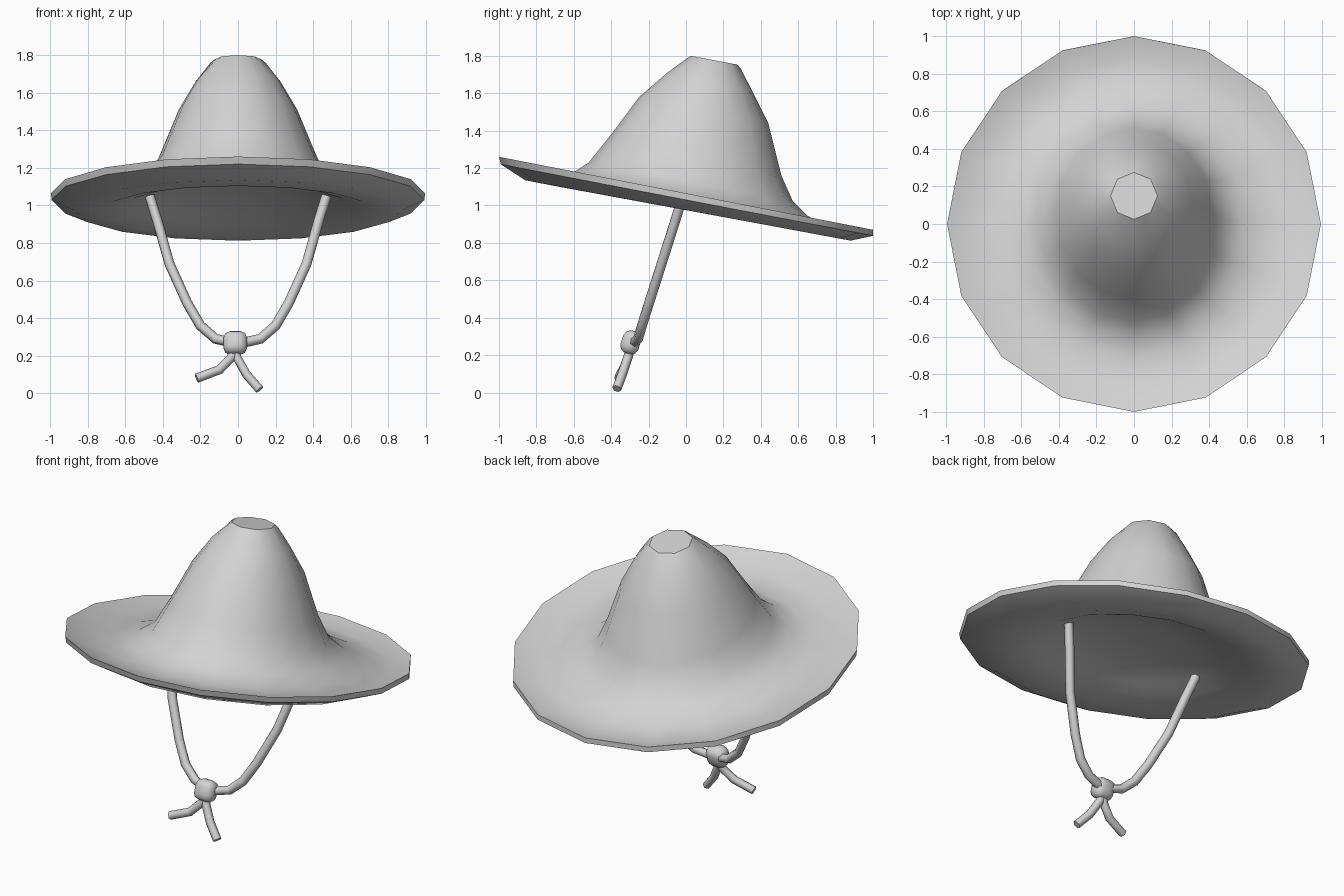
import bpy, bmesh, math
from mathutils import Vector

if "Cube" in bpy.data.objects:
    bpy.data.objects.remove(bpy.data.objects["Cube"])

SIDES = 16
grey = bpy.data.materials.new("plain grey")
grey.diffuse_color = (0.65, 0.65, 0.65, 1)
grey.use_nodes = True
grey.node_tree.nodes["Principled BSDF"].inputs["Base Color"].default_value = grey.diffuse_color


def finish(obj, angle=40):
    obj.data.materials.clear()
    obj.data.materials.append(grey)
    bpy.ops.object.select_all(action='DESELECT')
    obj.select_set(True)
    bpy.context.view_layer.objects.active = obj
    bpy.ops.object.shade_smooth_by_angle(angle=math.radians(angle))


def add_mesh(name, bm):
    mesh = bpy.data.meshes.new(name)
    bm.to_mesh(mesh)
    bm.free()
    obj = bpy.data.objects.new(name, mesh)
    bpy.context.collection.objects.link(obj)
    return obj


# Hat rings: front y, front z, back y, back z, half width
underside = [
    (-0.20, 1.150, 0.22, 1.070, 0.210),   # shallow dome inside
    (-0.36, 1.145, 0.40, 1.005, 0.370),
    (-0.48, 1.130, 0.53, 0.950, 0.490),
    (-0.58, 1.108, 0.64, 0.885, 0.600),
    (-0.70, 1.104, 0.76, 0.835, 0.720),
    (-0.86, 1.135, 0.88, 0.812, 0.870),   # dipped brim
    (-0.99, 1.220, 1.00, 0.838, 0.993),
]
outside = [
    (-1.00, 1.260, 1.00, 0.870, 0.995),   # rim
    (-0.86, 1.180, 0.88, 0.850, 0.870),
    (-0.70, 1.152, 0.76, 0.882, 0.710),
    (-0.60, 1.178, 0.65, 0.945, 0.580),   # foot of crown
    (-0.52, 1.230, 0.57, 1.025, 0.485),
    (-0.40, 1.380, 0.51, 1.160, 0.415),
    (-0.25, 1.580, 0.44, 1.440, 0.315),
    (-0.10, 1.710, 0.355, 1.610, 0.225),
    (0.00, 1.783, 0.293, 1.732, 0.148),
    (0.025, 1.800, 0.275, 1.753, 0.125),  # flat top
]


def ring_verts(bm, ring):
    fy, fz, by, bz, hx = ring
    a, b = Vector((0, fy, fz)), Vector((0, by, bz))
    mid, half = (a + b) / 2, (b - a) / 2
    verts = []
    for i in range(SIDES):
        t = 2 * math.pi * i / SIDES
        # the small top is an octagon
        k = math.cos(math.pi / 8) if hx < 0.2 and i % 2 else 1
        verts.append(bm.verts.new(mid + k * (half * math.sin(t)
                     + Vector((hx * math.cos(t), 0, 0)))))
    return verts


bm = bmesh.new()
loops = [ring_verts(bm, r) for r in underside + outside]
for low, high in zip(loops, loops[1:]):
    for i in range(SIDES):
        j = (i + 1) % SIDES
        bm.faces.new((low[i], low[j], high[j], high[i]))
bm.faces.new(loops[-1])
bm.faces.new(loops[0][::-1])
finish(add_mesh("hat", bm))


# Cords as capped six-sided tubes
def cord(name, points, radius):
    curve = bpy.data.curves.new(name, 'CURVE')
    curve.dimensions = '3D'
    curve.bevel_depth = radius
    curve.bevel_resolution = 1
    curve.use_fill_caps = True
    spline = curve.splines.new('POLY')
    spline.points.add(len(points) - 1)
    for p, co in zip(spline.points, points):
        p.co = (*co, 1)
    obj = bpy.data.objects.new(name, curve)
    bpy.context.collection.objects.link(obj)
    bpy.ops.object.select_all(action='DESELECT')
    obj.select_set(True)
    bpy.context.view_layer.objects.active = obj
    bpy.ops.object.convert(target='MESH')
    finish(bpy.context.object, 65)


strap = [(0.472, -0.015, 1.055), (0.43, -0.057, 0.92), (0.365, -0.13, 0.69),
         (0.27, -0.197, 0.48), (0.20, -0.235, 0.36), (0.12, -0.255, 0.29),
         (0.01, -0.28, 0.265)]
for side, name in ((1, "right_strap"), (-1, "left_strap")):
    cord(name, [(side * x, y, z) for x, y, z in strap], 0.027)

# Loose ends below the knot
cord("left_tail", [(-0.015, -0.295, 0.25), (-0.035, -0.31, 0.19),
                   (-0.10, -0.335, 0.125), (-0.22, -0.36, 0.08)], 0.025)
cord("right_tail", [(-0.015, -0.295, 0.25), (-0.005, -0.31, 0.19),
                    (0.045, -0.34, 0.10), (0.115, -0.37, 0.02)], 0.025)

# Rounded knot
bm = bmesh.new()
bmesh.ops.create_cube(bm, size=1)
bmesh.ops.scale(bm, vec=(0.126, 0.10, 0.126), verts=bm.verts)
bmesh.ops.bevel(bm, geom=bm.edges[:], offset=0.038, segments=2,
                profile=0.5, affect='EDGES')
knot = add_mesh("knot", bm)
knot.location = (-0.015, -0.295, 0.268)
knot.rotation_euler = (math.radians(-18), 0, 0)
finish(knot, 60)
